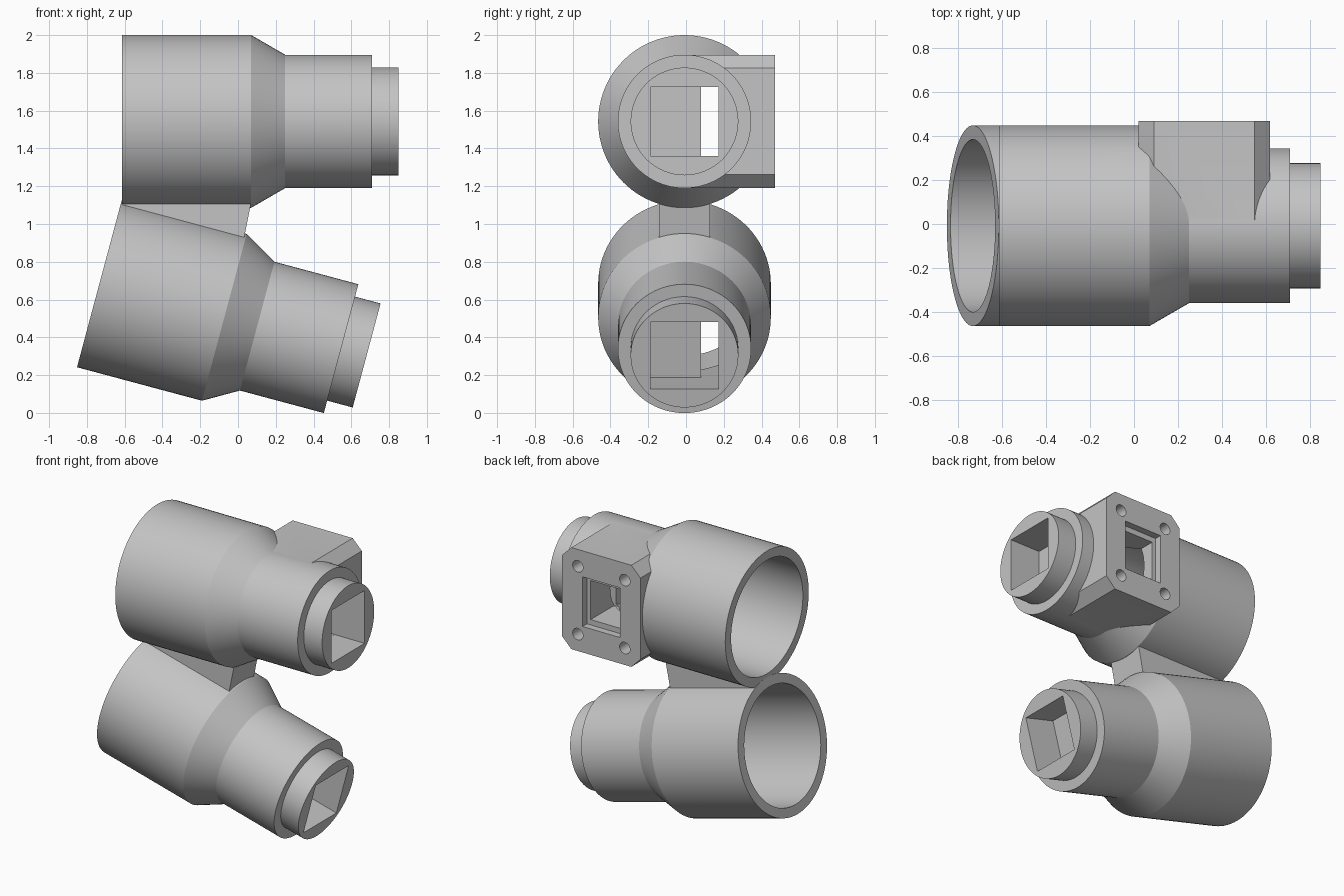
import bpy, bmesh, math
from mathutils import Matrix, Vector

cube = bpy.data.objects.get("Cube")
if cube:
    bpy.data.objects.remove(cube, do_unlink=True)

grey = bpy.data.materials.new("plain grey")
grey.use_nodes = True
grey.diffuse_color = (0.55, 0.55, 0.55, 1)
grey.node_tree.nodes["Principled BSDF"].inputs["Base Color"].default_value = (0.55, 0.55, 0.55, 1)


def add_object(name, bm):
    bmesh.ops.recalc_face_normals(bm, faces=bm.faces)
    mesh = bpy.data.meshes.new(name)
    bm.to_mesh(mesh)
    bm.free()
    mesh.materials.append(grey)
    ob = bpy.data.objects.new(name, mesh)
    bpy.context.collection.objects.link(ob)
    return ob


def lathe(name, profile, sides=96):
    """Closed solid turned around x from (x, radius) pairs."""
    bm = bmesh.new()
    rings = []
    for x, r in profile:
        angles = [2 * math.pi * i / sides for i in range(sides)]
        rings.append([bm.verts.new((x, r * math.cos(a), r * math.sin(a))) for a in angles])
    for a, b in zip(rings, rings[1:]):
        for i in range(sides):
            j = (i + 1) % sides
            bm.faces.new((a[i], a[j], b[j], b[i]))
    bm.faces.new(rings[0])
    bm.faces.new(rings[-1])
    return add_object(name, bm)


def prism(name, outline, y0, y1):
    """Outline in x and z, extruded along y."""
    bm = bmesh.new()
    face = bm.faces.new([bm.verts.new((x, y0, z)) for x, z in outline])
    new = bmesh.ops.extrude_face_region(bm, geom=[face])["geom"]
    bmesh.ops.translate(bm, vec=(0, y1 - y0, 0),
                        verts=[v for v in new if isinstance(v, bmesh.types.BMVert)])
    return add_object(name, bm)


def box(name, x0, x1, y0, y1, half_z):
    return prism(name, [(x0, -half_z), (x1, -half_z), (x1, half_z), (x0, half_z)], y0, y1)


def combine(target, tool, operation):
    """Apply a boolean and drop the tool."""
    mod = target.modifiers.new("boolean", "BOOLEAN")
    mod.operation, mod.object, mod.solver = operation, tool, "EXACT"
    bpy.context.view_layer.update()
    graph = bpy.context.evaluated_depsgraph_get()
    target.data = bpy.data.meshes.new_from_object(target.evaluated_get(graph))
    target.modifiers.clear()
    bpy.data.objects.remove(tool, do_unlink=True)


def smooth(ob):
    bpy.ops.object.select_all(action="DESELECT")
    ob.select_set(True)
    bpy.context.view_layer.objects.active = ob
    bpy.ops.object.shade_smooth_by_angle(angle=math.radians(25))


PORT_X = 0.32


def make_tube(name, with_port):
    # stepped outer shell
    tube = lathe(name, [(-0.615, 0.457), (0.07, 0.457), (0.25, 0.353), (0.71, 0.353),
                        (0.71, 0.285), (0.85, 0.285)])
    if with_port:
        # square flange with clipped corners on the back
        w, h, c = 0.30, 0.352, 0.07
        corners = [(w, h - c), (w - c, h), (c - w, h), (-w, h - c),
                   (-w, c - h), (c - w, -h), (w - c, -h), (w, c - h)]
        flange = prism("flange", [(PORT_X + x, z) for x, z in corners], 0, 0.478)
        combine(tube, flange, "UNION")
    # wide bore with tapering end, square socket and narrow slot
    combine(tube, lathe("bore", [(-0.7, 0.393), (0.13, 0.393), (0.48, 0.19)]), "DIFFERENCE")
    combine(tube, box("socket", 0.62, 0.95, -0.18, 0.18, 0.183), "DIFFERENCE")
    combine(tube, box("slot", 0.3, 0.7, 0.088, 0.179, 0.182), "DIFFERENCE")
    if with_port:
        # stepped square window and four screw holes
        combine(tube, box("recess", PORT_X - 0.143, PORT_X + 0.143, 0.43, 0.6, 0.172), "DIFFERENCE")
        combine(tube, box("window", PORT_X - 0.115, PORT_X + 0.115, 0.1, 0.5, 0.135), "DIFFERENCE")
        for sx in (-1, 1):
            for sz in (-1, 1):
                hole = lathe("screw_hole", [(0.38, 0.04), (0.6, 0.04)], 24)
                hole.data.transform(Matrix.Translation((PORT_X + sx * 0.18, 0, sz * 0.235))
                                    @ Matrix.Rotation(math.pi / 2, 4, "Z"))
                combine(tube, hole, "DIFFERENCE")
    smooth(tube)
    return tube


upper = make_tube("upper_tube", True)
upper.location = Vector((0, -0.008, 1.543))

lower = make_tube("lower_tube", False)
lower.location = Vector((-0.14, -0.008, 0.524))
lower.rotation_euler.y = math.radians(15)

# wedge joining the tubes
prism("joining_wedge", [(-0.61, 1.13), (0.072, 1.13), (0.065, 1.09), (0.035, 0.94),
                        (0.03, 0.915), (-0.61, 1.08)], -0.143, 0.127)
